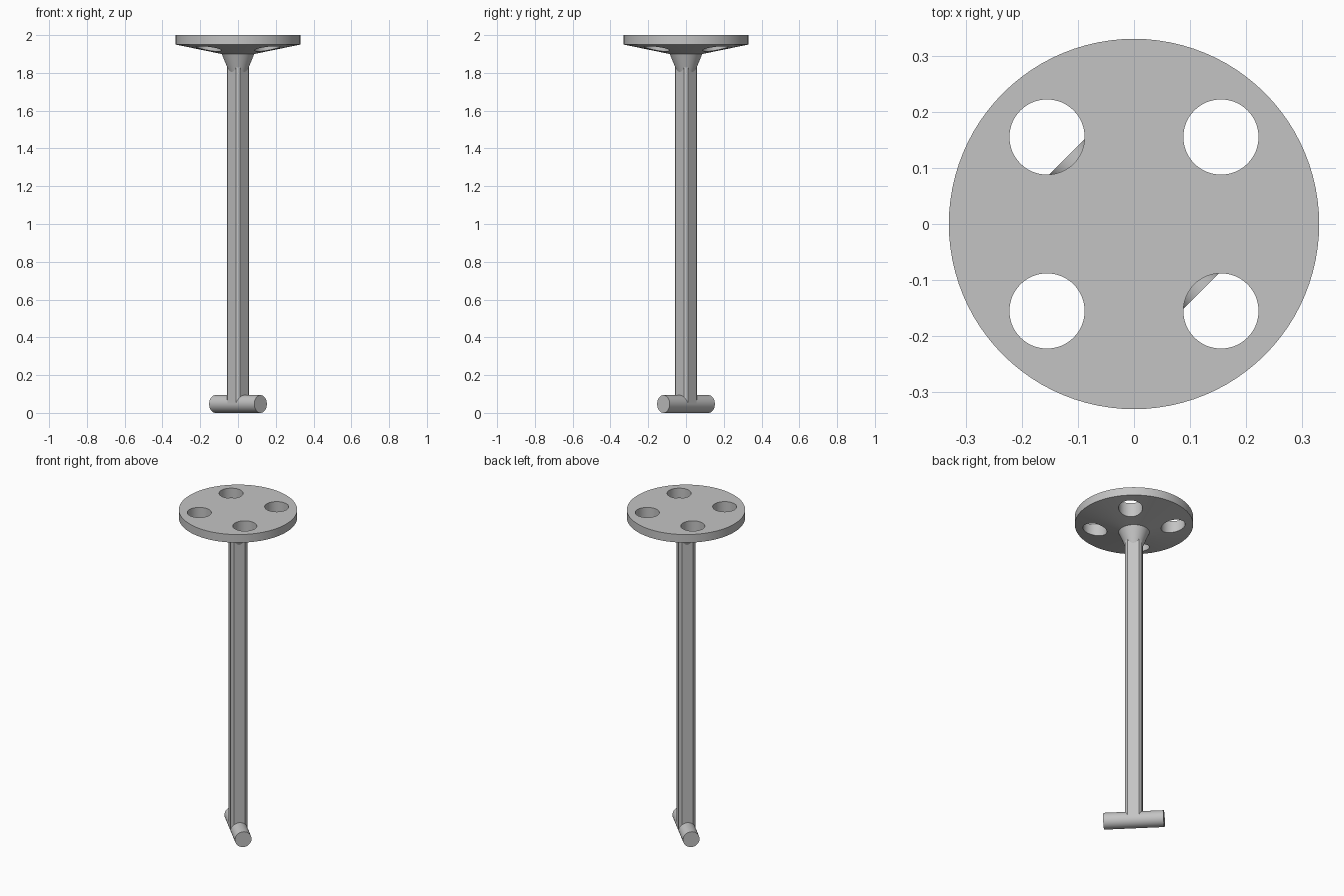
import bpy
import bmesh
from math import sin, cos, pi, acos, radians
from mathutils import Matrix

cube = bpy.data.objects.get("Cube")
if cube:
    bpy.data.objects.remove(cube, do_unlink=True)

steel = bpy.data.materials.new("grey_steel")
steel.use_nodes = True
GREY = (0.55, 0.55, 0.55, 1.0)
steel.diffuse_color = GREY
steel.node_tree.nodes["Principled BSDF"].inputs["Base Color"].default_value = GREY


def make_object(name, bm):
    bmesh.ops.recalc_face_normals(bm, faces=bm.faces[:])
    mesh = bpy.data.meshes.new(name)
    bm.to_mesh(mesh)
    bm.free()
    mesh.materials.append(steel)
    obj = bpy.data.objects.new(name, mesh)
    bpy.context.collection.objects.link(obj)
    return obj


def activate(obj):
    bpy.ops.object.select_all(action='DESELECT')
    obj.select_set(True)
    bpy.context.view_layer.objects.active = obj


def smooth(obj):
    activate(obj)
    bpy.ops.object.shade_smooth_by_angle(angle=radians(20))


def cylinder(name, radius, depth, matrix, segments=64):
    bm = bmesh.new()
    bmesh.ops.create_cone(bm, cap_ends=True, segments=segments, radius1=radius,
                          radius2=radius, depth=depth, matrix=matrix)
    return make_object(name, bm)


def lathe(name, profile, segments=96):
    bm = bmesh.new()
    rings = [[bm.verts.new((r * cos(2 * pi * i / segments),
                            r * sin(2 * pi * i / segments), z))
              for i in range(segments)] for r, z in profile]
    for low, high in zip(rings, rings[1:]):
        for i in range(segments):
            j = (i + 1) % segments
            bm.faces.new((low[i], low[j], high[j], high[i]))
    bm.faces.new(rings[0])
    bm.faces.new(rings[-1])
    return make_object(name, bm)


# Flange plate: flaring neck, shallow conical underside, flat top
flange = lathe("flange_plate", [(0.045, 1.80), (0.086, 1.90), (0.33, 1.95), (0.33, 2.0)])

# Four through holes
for sx in (-1, 1):
    for sy in (-1, 1):
        cutter = cylinder("hole_cutter", 0.067, 0.4,
                          Matrix.Translation((0.155 * sx, 0.155 * sy, 1.95)))
        cutter.hide_render = True
        activate(flange)
        mod = flange.modifiers.new("hole", 'BOOLEAN')
        mod.operation = 'DIFFERENCE'
        mod.solver = 'EXACT'
        mod.object = cutter
        bpy.ops.object.modifier_apply(modifier=mod.name)
        bpy.data.objects.remove(cutter, do_unlink=True)
smooth(flange)

# Shaft: round bar milled with four flats that face the diagonals
BAR_R, ROUND_R, ARC_STEPS = 0.047, 0.057, 6
half_arc = pi / 4 - acos(BAR_R / ROUND_R)
bm = bmesh.new()
outline = []
for corner in range(4):
    for k in range(ARC_STEPS + 1):
        a = corner * pi / 2 + half_arc * (2 * k / ARC_STEPS - 1)
        outline.append(bm.verts.new((ROUND_R * cos(a), ROUND_R * sin(a), BAR_R)))
base = bm.faces.new(outline)
grown = bmesh.ops.extrude_face_region(bm, geom=[base], use_keep_orig=True)
top = [g for g in grown["geom"] if isinstance(g, bmesh.types.BMVert)]
bmesh.ops.translate(bm, verts=top, vec=(0, 0, 1.92 - BAR_R))
smooth(make_object("shaft", bm))

# Round crossbar at the foot, lying along the diagonal
turn = Matrix.Rotation(-pi / 4, 4, 'Z') @ Matrix.Rotation(pi / 2, 4, 'Y')
smooth(cylinder("foot_crossbar", BAR_R, 0.338, Matrix.Translation((0, 0, BAR_R)) @ turn))
